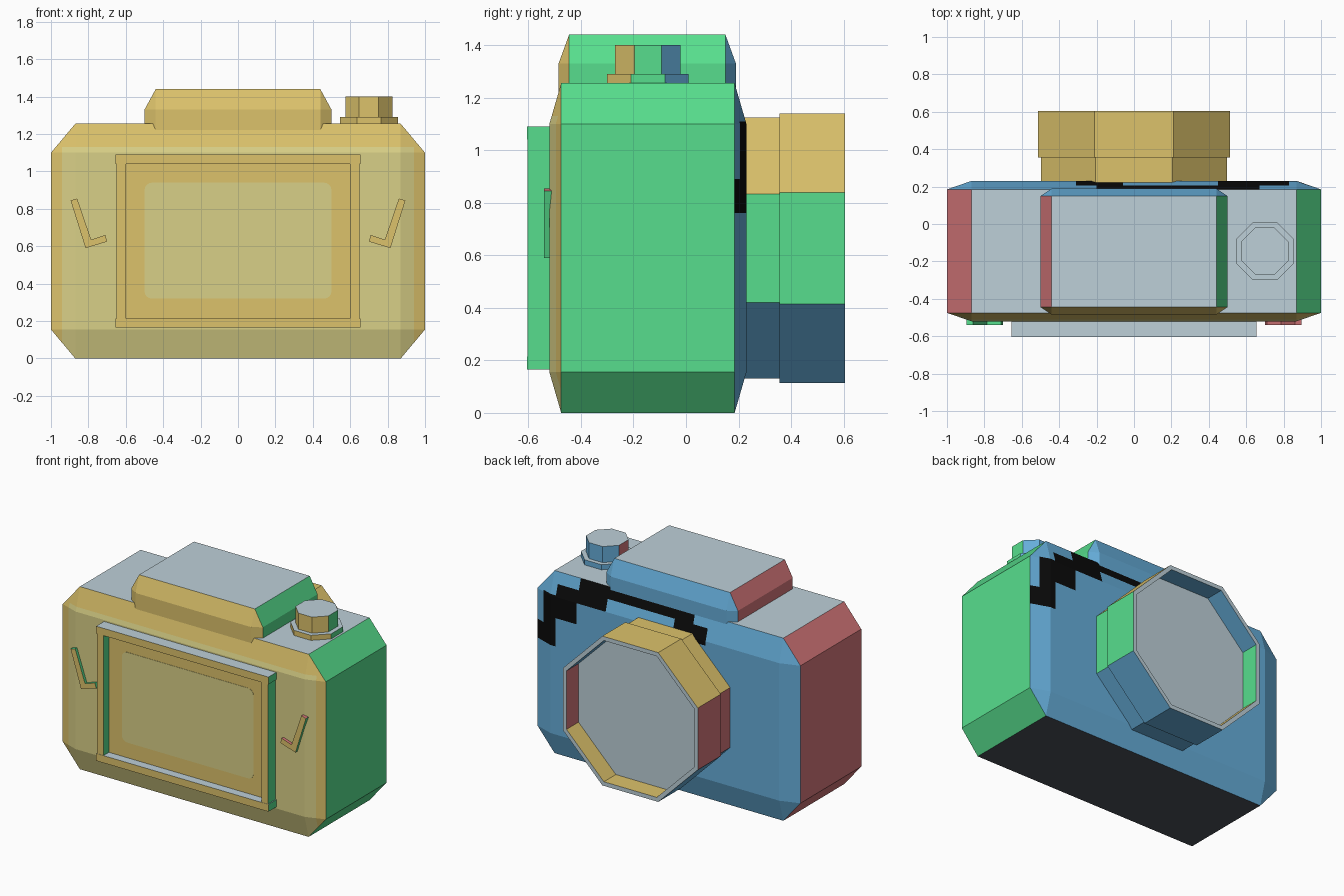
import bpy, bmesh, math
from mathutils import Vector

if "Cube" in bpy.data.objects:
    bpy.data.objects.remove(bpy.data.objects["Cube"])


def linear(h):
    c = [int(h[i:i + 2], 16) / 255 for i in (0, 2, 4)]
    return [v / 12.92 if v <= .04045 else ((v + .055) / 1.055) ** 2.4 for v in c] + [1]


COLOURS = {"mustard": "DCC26B", "khaki": "D9D087", "green": "57DE8D", "red": "D5777A",
           "blue": "66AEDA", "pale_grey": "BDD0D8", "charcoal": "4A5058", "black": "0A0A0A"}
NAMES = list(COLOURS)
MATS = []
for name, h in COLOURS.items():
    m = bpy.data.materials.new(name)
    m.diffuse_color = linear(h)
    m.use_nodes = True
    m.node_tree.nodes["Principled BSDF"].inputs["Base Color"].default_value = m.diffuse_color
    MATS.append(m)


def by_direction(f):
    # each side of a part has its own colour, chosen by its dominant direction
    x, y, z = f.normal
    if abs(y) >= max(abs(x), abs(z)) - .001:
        return "mustard" if y < 0 else "blue"
    if abs(x) >= abs(z):
        return "green" if x > 0 else "red"
    return "pale_grey" if z > 0 else "charcoal"


def finish(name, bm, rule=by_direction):
    bm.normal_update()
    for f in bm.faces:
        f.material_index = NAMES.index(rule(f))
    me = bpy.data.meshes.new(name)
    bm.to_mesh(me)
    bm.free()
    for m in MATS:
        me.materials.append(m)
    ob = bpy.data.objects.new(name, me)
    bpy.context.collection.objects.link(ob)
    return ob


def block(lo, hi, bevel=None):
    # box between two corners, optionally with a different chamfer along each axis
    lo, hi = Vector(lo), Vector(hi)
    b = Vector(bevel or (1, 1, 1))
    size = hi - lo
    bm = bmesh.new()
    bmesh.ops.create_cube(bm, size=1)
    bmesh.ops.scale(bm, vec=[size[i] / b[i] for i in range(3)], verts=bm.verts)
    if bevel:
        bmesh.ops.bevel(bm, geom=bm.edges[:], offset=1, segments=1,
                        profile=.5, affect='EDGES')
    bmesh.ops.scale(bm, vec=b, verts=bm.verts)
    bmesh.ops.translate(bm, vec=(lo + hi) / 2, verts=bm.verts)
    bm.normal_update()
    return bm


def octagon_lathe(profile):
    # stacked octagons given as (flat-to-centre distance, height)
    bm = bmesh.new()
    rings = []
    for r, h in profile:
        r /= math.cos(math.pi / 8)
        rings.append([bm.verts.new((r * math.cos((i + .5) * math.pi / 4),
                                    r * math.sin((i + .5) * math.pi / 4), h)) for i in range(8)])
    for a, b in zip(rings, rings[1:]):
        for i in range(8):
            j = (i + 1) % 8
            bm.faces.new((a[i], a[j], b[j], b[i]))
    bm.faces.new(rings[0][::-1])
    bm.faces.new(rings[-1])
    bmesh.ops.recalc_face_normals(bm, faces=bm.faces[:])
    return bm


def extruded(points, y0, y1):
    # outline in the x-z plane, extruded from y0 to y1
    bm = bmesh.new()
    f = bm.faces.new([bm.verts.new((x, y0, z)) for x, z in points])
    ret = bmesh.ops.extrude_face_region(bm, geom=[f])
    bmesh.ops.translate(bm, vec=(0, y1 - y0, 0),
                        verts=[v for v in ret["geom"] if isinstance(v, bmesh.types.BMVert)])
    bmesh.ops.recalc_face_normals(bm, faces=bm.faces[:])
    return bm


def cut(bm, side, axis, values):
    # slice only the faces looking towards the front (-1) or back (+1)
    for v in values:
        bm.normal_update()
        faces = [f for f in bm.faces if f.normal.y * side > .5]
        geom = set(faces)
        for f in faces:
            geom.update(f.edges)
            geom.update(f.verts)
        co, no = [0, 0, 0], [0, 0, 0]
        co[axis], no[axis] = v, 1
        bmesh.ops.bisect_plane(bm, geom=list(geom), dist=1e-5, plane_co=co, plane_no=no)


# body, with a khaki front field and a black stepped stripe on the back
STRIPE = [(.94, 1, .76, .89), (.83, .94, .76, 1.11), (.67, .83, .955, 1.18),
          (.45, .67, 1.10, 1.26), (-.06, .45, 1.18, 1.26),
          (-.2, -.06, 1.10, 1.26), (-.31, -.2, 1.07, 1.18)]


def body_rule(f):
    c = f.calc_center_median()
    if f.normal.y < -.5 and abs(c.x) < .94 and c.z < 1.13:
        return "khaki"
    if f.normal.y > .5 and any(a < c.x < b and lo < c.z < hi for a, b, lo, hi in STRIPE):
        return "black"
    return by_direction(f)


body = block((-1, -.52, 0), (1, .23, 1.255), (.13, .045, .155))
cut(body, -1, 0, (-.94, .94))
cut(body, -1, 2, (1.13,))
cut(body, 1, 0, sorted({s[0] for s in STRIPE} | {-.06, .45}))
cut(body, 1, 2, (.76, .89, .955, 1.07, 1.10, 1.11, 1.18))
finish("camera_body", body, body_rule)

# raised hump on top
finish("viewfinder_hump", block((-.5, -.485, 1.0), (.5, .19, 1.44), (.06, .04, .11)))

# dial on the top
dial = finish("top_dial", octagon_lathe([(.155, 0), (.155, .04), (.125, .04), (.125, .15)]))
dial.location = (.7, -.145, 1.25)

# lens barrel with recessed glass, pointing backwards
lens = finish("lens", octagon_lathe([(.497, .15), (.497, .355), (.513, .355), (.513, .605),
                                     (.485, .605), (.485, .475)]))
lens.rotation_euler.x = -math.pi / 2
lens.location.z = .627

# screen panel, frame bars and rounded display
finish("screen_panel", block((-.61, -.545, .2), (.61, -.51, 1.05)))
for name, z in (("frame_bottom", .165), ("frame_top", 1.04)):
    finish(name, block((-.655, -.605, z), (.655, -.51, z + .05)))
for name, x in (("frame_left", -.65), ("frame_right", .6)):
    finish(name, block((x, -.603, .21), (x + .05, -.51, 1.045)))
outline = []
for i, (cx, cz) in enumerate([(.46, .9), (-.46, .9), (-.46, .36), (.46, .36)]):
    for k in range(5):
        a = (i + k / 4) * math.pi / 2
        outline.append((cx + .04 * math.cos(a), cz + .04 * math.sin(a)))
finish("display", extruded(outline, -.547, -.543), lambda f: "khaki")

# bent strap hooks on both sides of the screen
HOOK = [(.895, .845), (.86, .855), (.785, .635), (.71, .66), (.70, .625), (.815, .59)]
for name, s in (("strap_hook_right", 1), ("strap_hook_left", -1)):
    def hook_rule(f, s=s):
        if abs(f.normal.y) > .5:
            return by_direction(f)
        return "green" if (f.normal.x * s > .5) == (s > 0) else "red"
    finish(name, extruded([(x * s, z) for x, z in HOOK], -.54, -.51), hook_rule)
